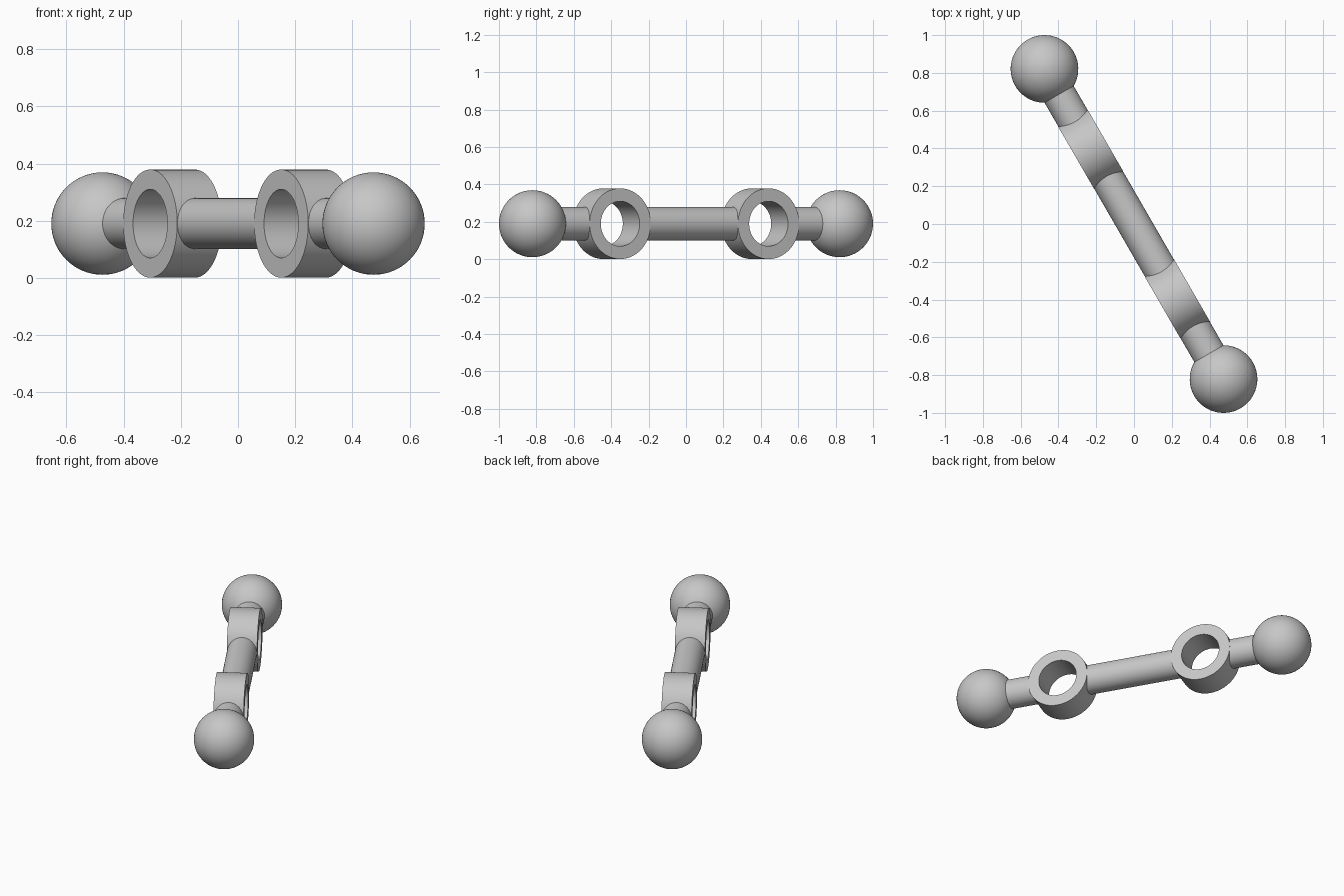
import bpy, bmesh, math
from mathutils import Matrix, Vector

if "Cube" in bpy.data.objects:
    bpy.data.objects.remove(bpy.data.objects["Cube"])

BALL_R, ROD_R = 0.179, 0.089
RING_OUT, RING_IN, RING_W = 0.189, 0.12, 0.18
BALL_POS, RING_POS = 0.948, 0.458      # distances from the middle along the bar
SOCKET = 0.14                          # rod ends stop inside the ring wall

# Local x runs along the bar, local y through the ring holes
PLACE = Matrix.Translation((0, 0, 0.19)) @ Matrix.Rotation(math.radians(-60), 4, 'Z')
X, Y = Vector((1, 0, 0)), Vector((0, 1, 0))

grey = bpy.data.materials.new("light grey")
grey.use_nodes = True
grey.diffuse_color = (0.57, 0.57, 0.57, 1)
grey.node_tree.nodes["Principled BSDF"].inputs["Base Color"].default_value = grey.diffuse_color


def finish(name, bm):
    bmesh.ops.recalc_face_normals(bm, faces=bm.faces)
    mesh = bpy.data.meshes.new(name)
    bm.to_mesh(mesh)
    bm.free()
    mesh.materials.append(grey)
    obj = bpy.data.objects.new(name, mesh)
    bpy.context.collection.objects.link(obj)
    obj.matrix_world = PLACE
    bpy.ops.object.select_all(action='DESELECT')
    obj.select_set(True)
    bpy.context.view_layer.objects.active = obj
    bpy.ops.object.shade_smooth_by_angle(angle=math.radians(35))


def rod(name, start, end):
    bm = bmesh.new()
    turn = Matrix.Translation(X * (start + end) / 2) @ Matrix.Rotation(math.pi / 2, 4, 'Y')
    bmesh.ops.create_cone(bm, cap_ends=True, segments=64, radius1=ROD_R, radius2=ROD_R,
                          depth=abs(end - start), matrix=turn)
    finish(name, bm)


def ball(name, x):
    bm = bmesh.new()
    bmesh.ops.create_uvsphere(bm, u_segments=64, v_segments=32, radius=BALL_R,
                              matrix=Matrix.Translation(X * x))
    finish(name, bm)


def ring(name, x):
    # Rectangular section spun around the hole axis
    bm = bmesh.new()
    h = RING_W / 2
    section = [(RING_IN, -h), (RING_OUT, -h), (RING_OUT, h), (RING_IN, h)]
    verts = [bm.verts.new((x + r, y, 0)) for r, y in section]
    edges = [bm.edges.new((verts[i - 1], verts[i])) for i in range(4)]
    bmesh.ops.spin(bm, geom=verts + edges, cent=X * x, axis=Y, angle=2 * math.pi,
                   steps=80, use_merge=True)
    bmesh.ops.remove_doubles(bm, verts=bm.verts, dist=1e-5)
    finish(name, bm)


# Middle rod between the two rings
rod("middle_rod", SOCKET - RING_POS, RING_POS - SOCKET)

# Ring, neck and ball at each end
for label, s in (("front", 1), ("back", -1)):
    ring(label + "_ring", s * RING_POS)
    rod(label + "_neck", s * (RING_POS + SOCKET), s * (BALL_POS - BALL_R / 2))
    ball(label + "_ball", s * BALL_POS)
